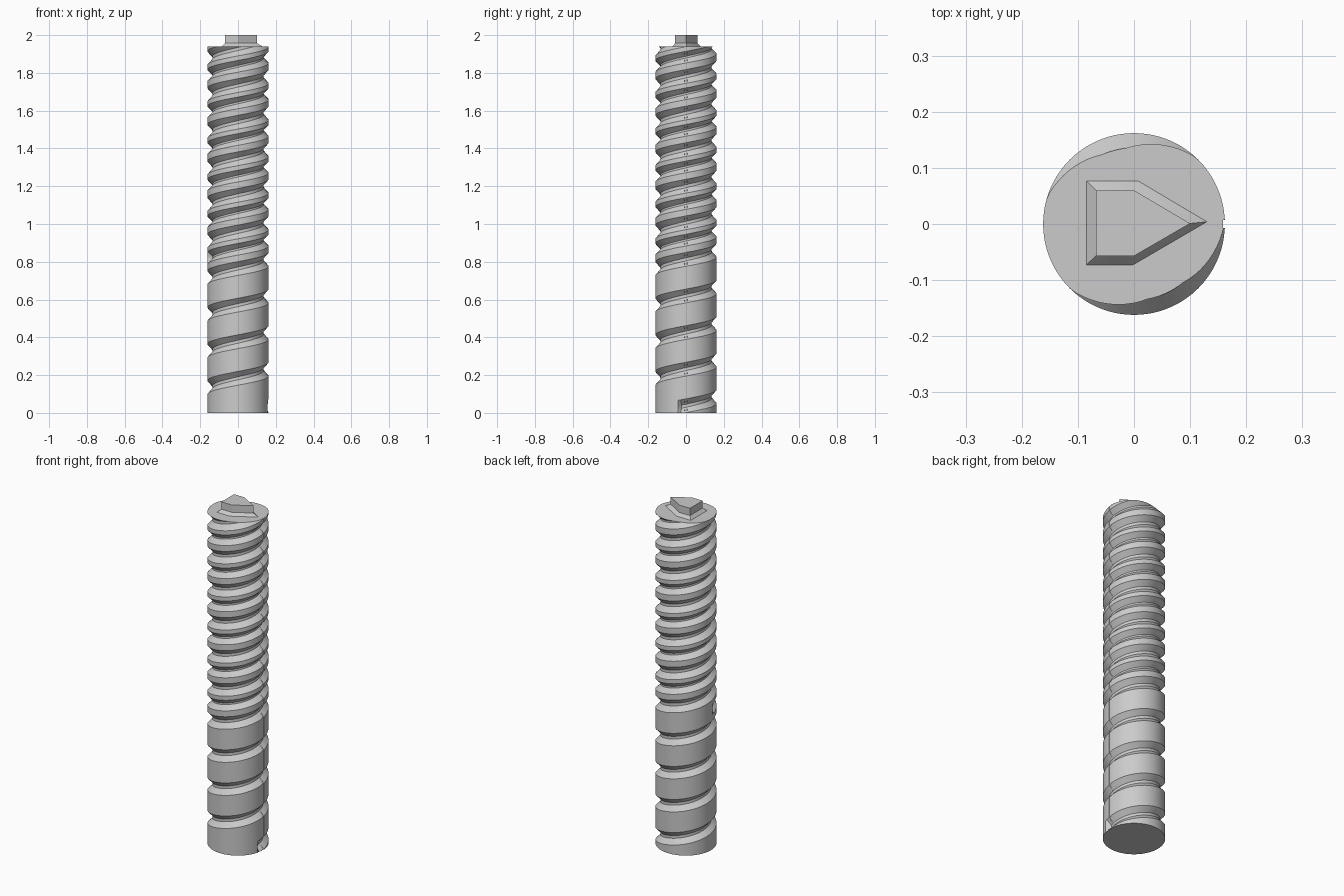
import bpy, bmesh, math

cube = bpy.data.objects.get("Cube")
if cube:
    bpy.data.objects.remove(cube, do_unlink=True)

RADIUS, ROOT, SLOT = 0.162, 0.136, 0.159
HEIGHT, PITCH = 1.94, 0.1937

# Each groove: height at angle 0, half width at rim, half width at root, start angle
GROOVES = [(0.038, 0.0365, 0.008, -14), (0.140, 0.031, 0.005, 1266)]
TURNS = range(-2, 12)

mat = bpy.data.materials.new("grey metal")
mat.use_nodes = True
colour = (0.6, 0.6, 0.6, 1)
mat.diffuse_color = colour
mat.node_tree.nodes["Principled BSDF"].inputs["Base Color"].default_value = colour


def finish(bm, name):
    bmesh.ops.recalc_face_normals(bm, faces=bm.faces)
    mesh = bpy.data.meshes.new(name)
    bm.to_mesh(mesh)
    bm.free()
    mesh.materials.append(mat)
    obj = bpy.data.objects.new(name, mesh)
    bpy.context.collection.objects.link(obj)
    bpy.ops.object.select_all(action='DESELECT')
    obj.select_set(True)
    bpy.context.view_layer.objects.active = obj
    bpy.ops.object.shade_smooth_by_angle(angle=math.radians(30))
    return obj


def groove_centres(angle):
    for turn in TURNS:
        t = angle + 360 * turn
        for base, rim, root, start in GROOVES:
            yield base + PITCH * t / 360, rim, root, t >= start


def radius_at(angle, z):
    r = RADIUS
    for centre, rim, root, active in groove_centres(angle):
        if active:
            f = (rim - abs(z - centre)) / (rim - root)
            r = min(r, RADIUS - (RADIUS - ROOT) * max(0, min(1, f)))
    # Narrow lengthwise slot
    return min(r, SLOT) if abs(angle) < 2.55 else r


# Shaft: columns of points that follow the two helical grooves
bm = bmesh.new()
angles = [-2.6, -2.5, 2.5, 2.6] + list(range(5, 356, 5))
columns = []
for angle in angles + [357.4]:
    a = math.radians(angle)
    own = angle - 360 if angle > 357 else angle
    heights = [0]
    for centre, rim, root, active in groove_centres(angle):
        heights += [centre - rim, centre - root, centre + root, centre + rim]
    heights.append(HEIGHT)
    column = []
    for z in heights:
        z = max(0, min(HEIGHT, z))
        r = radius_at(own, z)
        column.append(bm.verts.new((r * math.cos(a), r * math.sin(a), z)))
    columns.append(column)
for left, right in zip(columns, columns[1:]):
    for i in range(len(left) - 1):
        bm.faces.new((left[i], right[i], right[i + 1], left[i + 1]))
bmesh.ops.remove_doubles(bm, verts=bm.verts, dist=0.00002)
bmesh.ops.dissolve_degenerate(bm, edges=bm.edges, dist=0.00001)
# End caps
bmesh.ops.holes_fill(bm, edges=[e for e in bm.edges if e.is_boundary], sides=0)
finish(bm, "grooved_shaft")

# Pointed key on top: flared foot, then straight sides
foot = [(-0.085, -0.073), (-0.002, -0.073), (0.13, 0.004), (0.007, 0.077), (-0.085, 0.077)]
head = [(-0.068, -0.057), (0.0, -0.057), (0.1, 0.001), (0.0, 0.06), (-0.068, 0.06)]
bm = bmesh.new()
rings = [[bm.verts.new((x, y, z)) for x, y in outline]
         for outline, z in ((foot, HEIGHT), (head, 1.957), (head, 2.0))]
for low, high in zip(rings, rings[1:]):
    for i in range(5):
        j = (i + 1) % 5
        bm.faces.new((low[i], low[j], high[j], high[i]))
bm.faces.new(rings[0])
bm.faces.new(rings[-1])
finish(bm, "pointed_key")
